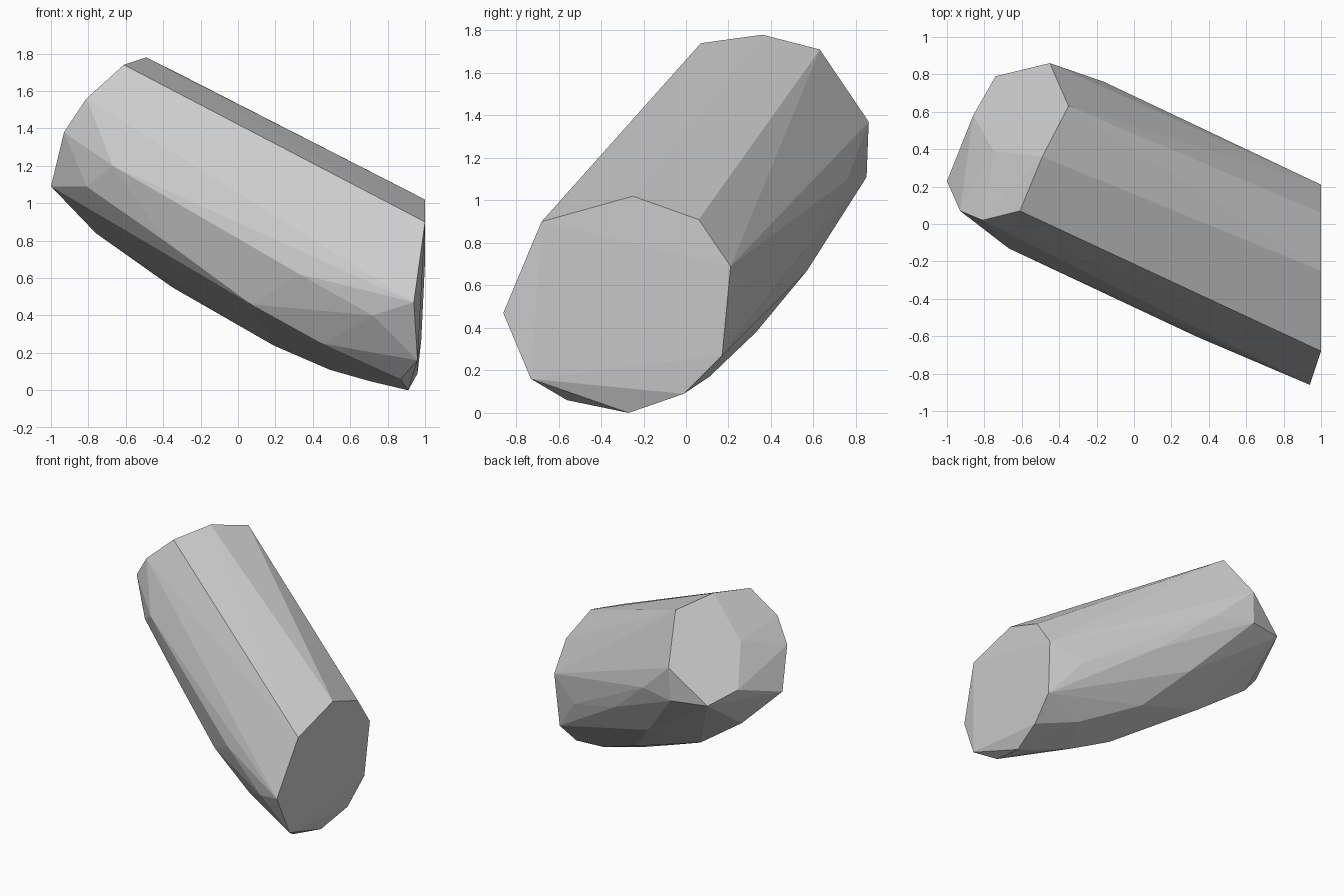
import bpy
import bmesh
from math import radians

default_cube = bpy.data.objects.get("Cube")
if default_cube:
    bpy.data.objects.remove(default_cube, do_unlink=True)


def make_material(name, colour):
    material = bpy.data.materials.new(name)
    material.use_nodes = True
    material.diffuse_color = colour
    shader = next(n for n in material.node_tree.nodes if n.type == "BSDF_PRINCIPLED")
    shader.inputs["Base Color"].default_value = colour
    return material


def faceted_solid(name, outlines, material):
    """Wrap the corner outlines in a convex flat-faced skin."""
    bm = bmesh.new()
    for outline in outlines:
        for corner in outline:
            bm.verts.new(corner)
    result = bmesh.ops.convex_hull(bm, input=bm.verts[:])
    unused = {e for e in result["geom_interior"] + result["geom_unused"]
              if isinstance(e, bmesh.types.BMVert)}
    bmesh.ops.delete(bm, geom=list(unused), context="VERTS")
    # Merge nearly coplanar triangles into broad facets
    bmesh.ops.dissolve_limit(bm, angle_limit=radians(1), verts=bm.verts[:], edges=bm.edges[:])
    bmesh.ops.recalc_face_normals(bm, faces=bm.faces[:])
    lowest = min(v.co.z for v in bm.verts)
    bmesh.ops.translate(bm, verts=bm.verts[:], vec=(0, 0, -lowest))
    mesh = bpy.data.meshes.new(name)
    bm.to_mesh(mesh)
    bm.free()
    mesh.materials.append(material)
    mesh.shade_flat()
    solid = bpy.data.objects.new(name, mesh)
    bpy.context.collection.objects.link(solid)
    return solid


# Large flat end, low on the left
low_end = [
    (1, -.68, .9), (1, -.25, 1.02), (1, .06, .91), (1, .21, .69),
    (.98, .17, .27), (.96, -.01, .09), (.91, -.27, 0),
    (.96, -.73, .16), (.94, -.86, .47),
]

# Bevelled end, raised on the right
high_end = [
    (-.61, .07, 1.74), (-.49, .36, 1.78), (-.35, .63, 1.71),
    (-.45, .86, 1.37), (-.46, .85, 1.11), (-.74, .79, 1.12),
    (-.86, .58, 1.2), (-1, .23, 1.09), (-.93, .07, 1.38),
    (-.81, .02, 1.56), (-.75, .39, 1.48),
]

# Rounded front flank
front_flank = [
    (-.67, -.13, 1.2), (-.81, 0, 1.09), (-.38, -.2, .79),
    (.33, -.6, .62), (.07, -.39, .46), (.45, -.5, .25), (.72, -.75, .4),
]

# Underside ridge
belly = [
    (-.76, .39, .84), (-.35, .32, .55), (.19, -.06, .24),
    (.49, -.15, .11), (.7, -.25, .05), (.87, -.56, .06),
]

# Rounded rear flank
rear_flank = [
    (-.16, .76, 1.1), (-.07, .57, .67), (.22, .56, .77),
    (.75, .32, .56), (.2, .33, .38), (.64, .11, .17),
]

grey = make_material("plain grey", (.6, .6, .6, 1))
faceted_solid("faceted_block", [low_end, high_end, front_flank, belly, rear_flank], grey)
